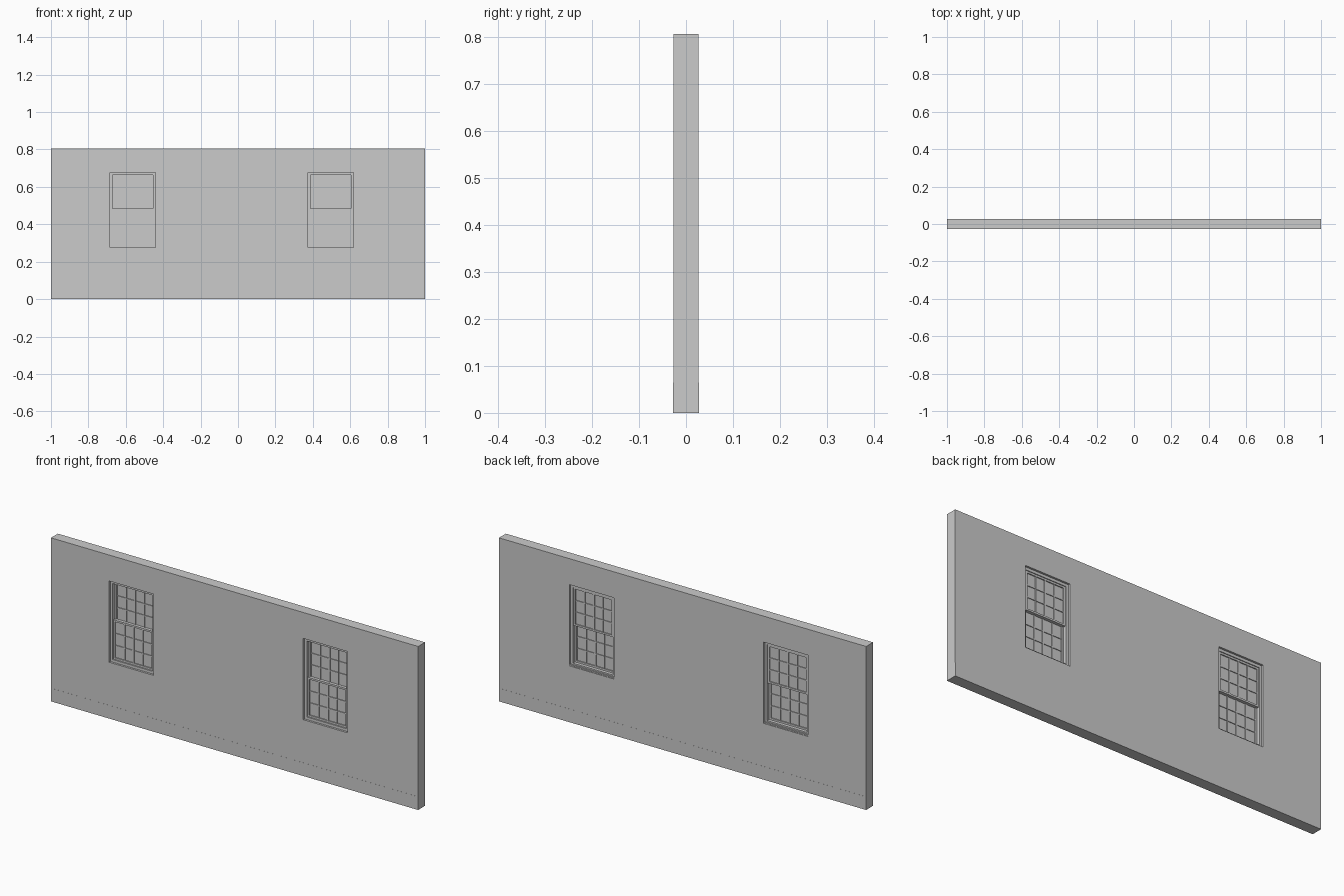
import bpy, bmesh
from mathutils import Matrix, Vector

if "Cube" in bpy.data.objects:
    bpy.data.objects.remove(bpy.data.objects["Cube"])

WALL_Y = 0.0268                 # half thickness
WALL_H = 0.805
CENTRES = {"left": -0.5625, "right": 0.495}
HALF_W, Z0, Z1 = 0.1215, 0.277, 0.677


def add_box(bm, x0, x1, y0, y1, z0, z1):
    mid = Vector(((x0 + x1) / 2, (y0 + y1) / 2, (z0 + z1) / 2))
    size = Vector((x1 - x0, y1 - y0, z1 - z0))
    bmesh.ops.create_cube(bm, size=1, matrix=Matrix.Translation(mid) @ Matrix.Diagonal((*size, 1)))


def add_ring(bm, x0, x1, y0, y1, z0, z1, w, bottom=None, top=None):
    b, t = bottom or w, top or w
    add_box(bm, x0, x0 + w, y0, y1, z0, z1)
    add_box(bm, x1 - w, x1, y0, y1, z0, z1)
    add_box(bm, x0 + w, x1 - w, y0, y1, z0, z0 + b)
    add_box(bm, x0 + w, x1 - w, y0, y1, z1 - t, z1)


def make(name, bm):
    mesh = bpy.data.meshes.new(name)
    bm.to_mesh(mesh)
    bm.free()
    ob = bpy.data.objects.new(name, mesh)
    bpy.context.collection.objects.link(ob)
    return ob


# Wall slab with two window openings
bm = bmesh.new()
add_box(bm, -1, 1, -WALL_Y, WALL_Y, 0, WALL_H)
wall = make("wall", bm)

bm = bmesh.new()
for cx in CENTRES.values():
    add_box(bm, cx - HALF_W, cx + HALF_W, -0.1, 0.1, Z0, Z1)
cutter = make("window_cutter", bm)
cutter.hide_render = True
mod = wall.modifiers.new("openings", 'BOOLEAN')
mod.operation = 'DIFFERENCE'
mod.solver = 'EXACT'
mod.object = cutter
bpy.context.view_layer.objects.active = wall
bpy.ops.object.modifier_apply(modifier=mod.name)
bpy.data.objects.remove(cutter)


# Sash: outer ring, muntin grid of 4 x 3 panes, and glass
def sash(name, cx, y0, y1, z0, z1):
    half, rail = HALF_W - 0.013, 0.009
    bm = bmesh.new()
    add_ring(bm, cx - half, cx + half, y0, y1, z0, z1, rail)
    ix, iz0, iz1 = half - rail, z0 + rail, z1 - rail
    my0, my1 = y0 + 0.001, y1 - 0.001
    for i in (1, 2, 3):
        x = cx - ix + 2 * ix * i / 4
        w = 0.004 if i == 2 else 0.0025
        add_box(bm, x - w, x + w, my0, my1, iz0, iz1)
    for j in (1, 2):
        z = iz0 + (iz1 - iz0) * j / 3
        add_box(bm, cx - ix, cx + ix, my0 + 0.0005, my1 - 0.0005, z - 0.0025, z + 0.0025)
    make(name, bm)
    bm = bmesh.new()
    ym = (y0 + y1) / 2
    add_box(bm, cx - ix, cx + ix, ym - 0.001, ym + 0.001, iz0, iz1)
    make(name + "_glass", bm)


for side, cx in CENTRES.items():
    # Jamb frame lining the opening
    bm = bmesh.new()
    add_ring(bm, cx - HALF_W, cx + HALF_W, -0.017, 0.017, Z0, Z1, 0.013)
    # Sloping sill simplified as a low step on the back
    add_box(bm, cx - HALF_W, cx + HALF_W, 0.017, 0.024, Z0, Z0 + 0.006)
    make(side + "_window_frame", bm)
    sash(side + "_lower_sash", cx, -0.011, 0.001, Z0 + 0.013, 0.484)
    sash(side + "_upper_sash", cx, 0.001, 0.013, 0.474, Z1 - 0.013)

# Shallow skirting along the foot of both faces
bm = bmesh.new()
add_box(bm, -1, 1, -WALL_Y - 0.0004, WALL_Y + 0.0004, 0, 0.065)
make("skirting", bm)
